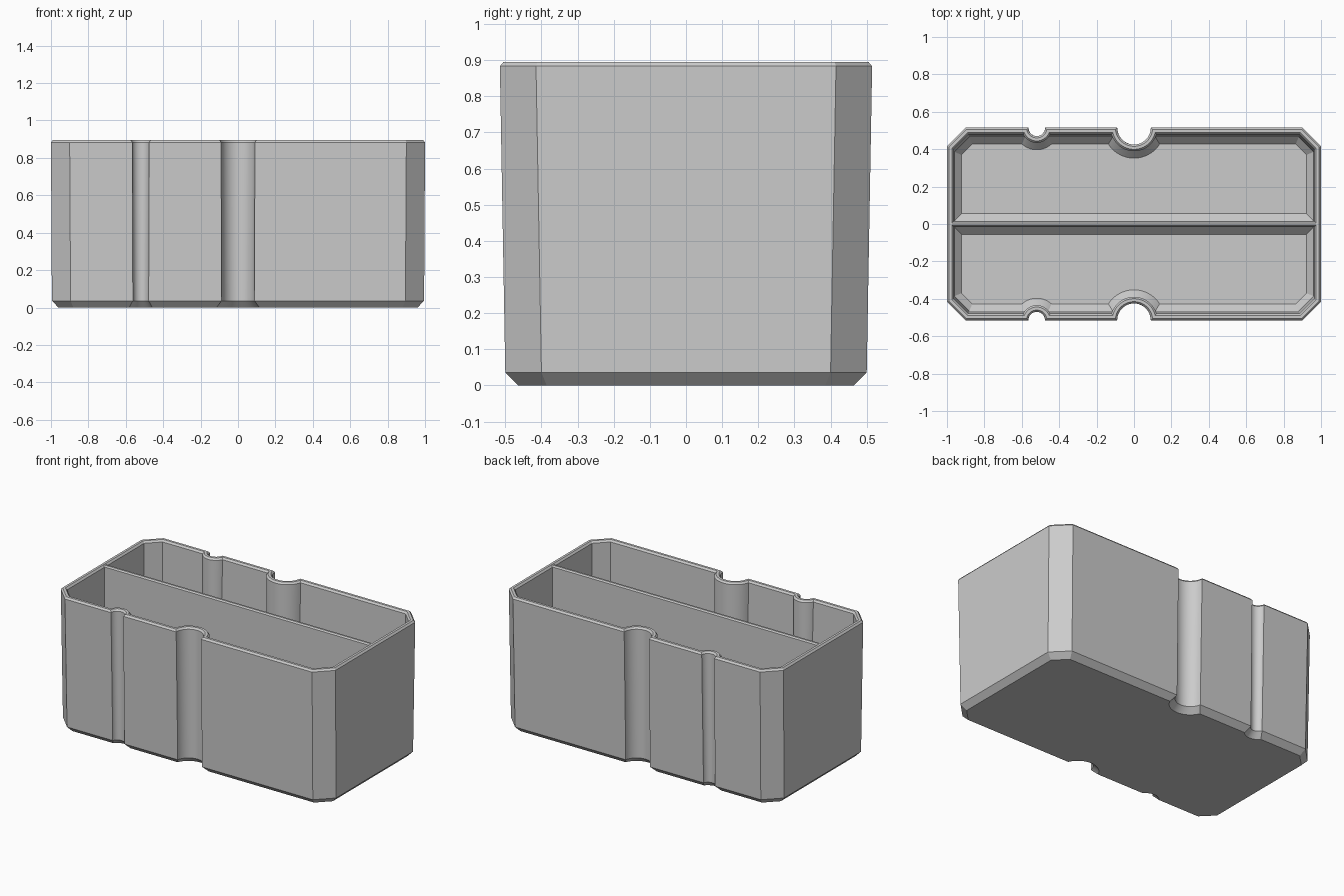
import bpy, bmesh, math

if "Cube" in bpy.data.objects:
    bpy.data.objects.remove(bpy.data.objects["Cube"], do_unlink=True)

TOP = 0.895
WALL_Y = 0.515                          # notch axes lie on the rim line
NOTCHES = [(0.0, 0.09), (-0.52, 0.045)]  # x centre and radius, from +x to -x
STEPS = 20

grey = bpy.data.materials.new("light grey plastic")
grey.use_nodes = True
colour = (0.6, 0.6, 0.6, 1)
grey.diffuse_color = colour
grey.node_tree.nodes["Principled BSDF"].inputs["Base Color"].default_value = colour


def finish(bm, name):
    bmesh.ops.recalc_face_normals(bm, faces=bm.faces)
    mesh = bpy.data.meshes.new(name)
    bm.to_mesh(mesh)
    bm.free()
    mesh.materials.append(grey)
    obj = bpy.data.objects.new(name, mesh)
    bpy.context.collection.objects.link(obj)
    bpy.ops.object.select_all(action="DESELECT")
    obj.select_set(True)
    bpy.context.view_layer.objects.active = obj
    bpy.ops.object.shade_smooth_by_angle(angle=math.radians(30))
    return obj


def outline(hx, hy, inset):
    """Cut-corner rectangle with round notches, shrunk evenly by inset."""
    hx, hy = hx - inset, hy - inset
    cut = 0.1 - inset * (2 - math.sqrt(2))
    half = [(hx, hy - cut), (hx - cut, hy)]
    for cx, radius in NOTCHES:
        r = radius + inset
        start = math.asin((hy - WALL_Y) / r)
        sweep = -math.pi - 2 * start
        for i in range(STEPS + 1):
            a = start + sweep * i / STEPS
            half.append((cx + r * math.cos(a), WALL_Y + r * math.sin(a)))
    half += [(-hx + cut, hy), (-hx, hy - cut)]
    return half + [(x, -y) for x, y in reversed(half)]


# Tub: base, chamfer, drafted wall, rim, inner wall, chamfer, floor
LOW, HIGH = (0.995, 0.5), (1.0, WALL_Y)
levels = [
    (LOW, 0.035, 0.0),
    (LOW, 0.0, 0.036),
    (HIGH, 0.0, TOP - 0.012),
    (HIGH, 0.01, TOP),
    (HIGH, 0.026, TOP),
    (HIGH, 0.036, TOP - 0.012),
    (LOW, 0.034, 0.078),
    (LOW, 0.073, 0.038),
]
bm = bmesh.new()
rings = [[bm.verts.new((x, y, z)) for x, y in outline(*size, inset)]
         for size, inset, z in levels]
for lower, upper in zip(rings, rings[1:]):
    n = len(lower)
    for i in range(n):
        j = (i + 1) % n
        bm.faces.new((lower[i], lower[j], upper[j], upper[i]))
bm.faces.new(rings[0])
bm.faces.new(rings[-1])
finish(bm, "tub")

# Divider: one profile with a flared foot, drawn along the length
side = [(0.055, 0.02), (0.055, 0.038), (0.016, 0.078),
        (0.013, TOP - 0.01), (0.006, TOP - 0.001)]
profile = side + [(-y, z) for y, z in reversed(side)]
bm = bmesh.new()
face = bm.faces.new([bm.verts.new((-0.972, y, z)) for y, z in profile])
# keep the foot of the ends inside the tub wall
ends = bmesh.ops.extrude_face_region(bm, geom=[face])["geom"]
for v in ends:
    if isinstance(v, bmesh.types.BMVert):
        v.co.x = 0.972
for v in bm.verts:
    if v.co.z < 0.1:
        v.co.x *= 0.985
finish(bm, "divider")
